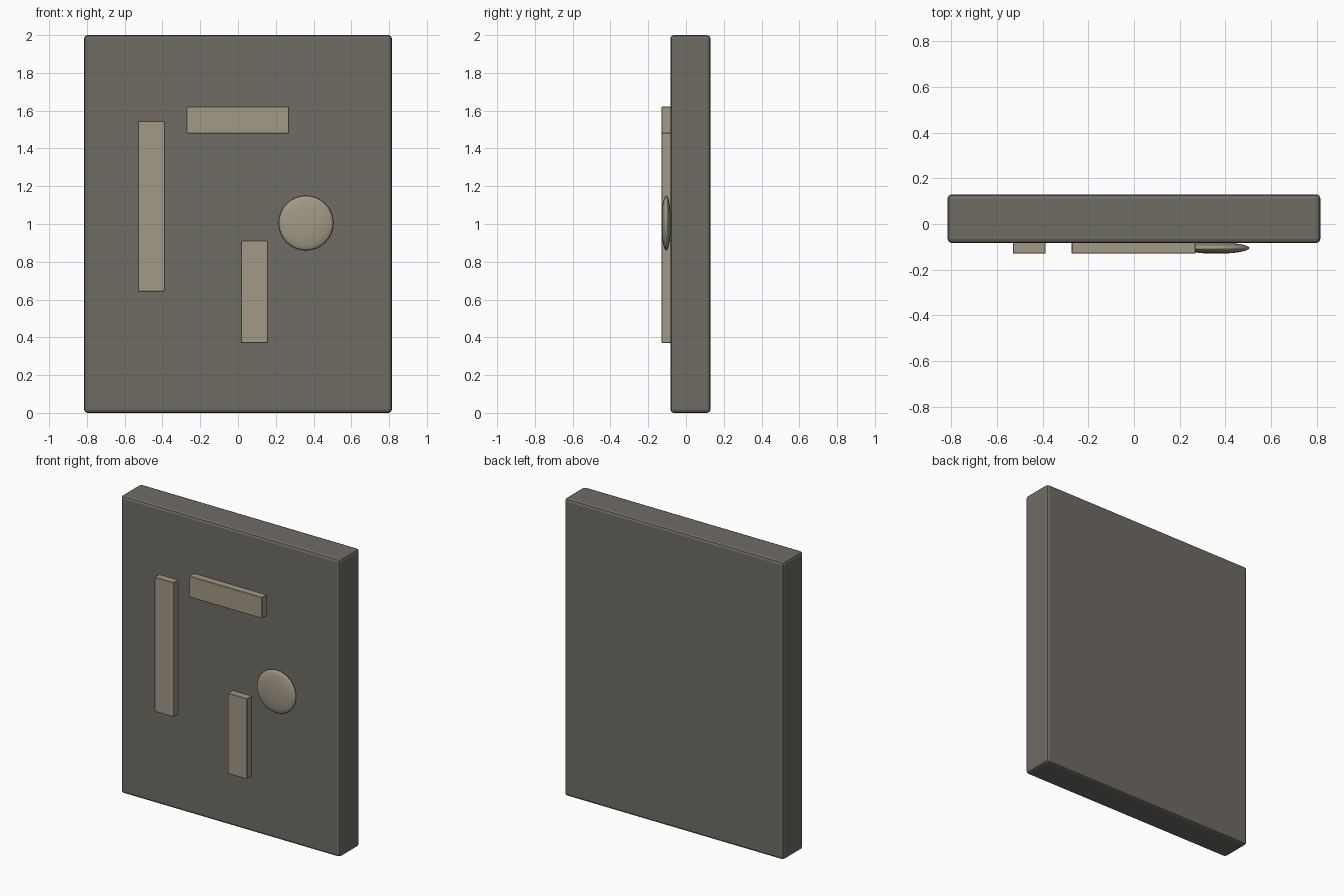
import bpy
import math

if "Cube" in bpy.data.objects:
    bpy.data.objects.remove(bpy.data.objects["Cube"])


def material(name, rgb):
    m = bpy.data.materials.new(name)
    m.diffuse_color = (*rgb, 1)
    m.use_nodes = True
    m.node_tree.nodes["Principled BSDF"].inputs["Base Color"].default_value = m.diffuse_color
    return m


stone = material("dark_stone", (0.16, 0.15, 0.13))
pale = material("pale_stone", (0.36, 0.32, 0.24))


def box(name, x, y, z, mat, bevel, segments):
    """Bevelled box from (min, max) ranges on each axis."""
    bpy.ops.mesh.primitive_cube_add(size=1, location=[sum(r) / 2 for r in (x, y, z)])
    ob = bpy.context.object
    ob.name = name
    ob.scale = [r[1] - r[0] for r in (x, y, z)]
    bpy.ops.object.transform_apply(location=False, rotation=False, scale=True)
    b = ob.modifiers.new("edge_bevel", 'BEVEL')
    b.width, b.segments = bevel, segments
    ob.data.materials.append(mat)
    return ob


# Main slab
box("slab", (-0.815, 0.815), (-0.083, 0.13), (0, 2), stone, 0.018, 2)

# Raised bars on the front face
bars = {
    "left_bar": ((-0.53, -0.387), (0.642, 1.546)),
    "top_bar": ((-0.273, 0.27), (1.48, 1.622)),
    "lower_bar": ((0.015, 0.158), (0.37, 0.912)),
}
for name, (x, z) in bars.items():
    box(name, x, (-0.13, -0.079), z, pale, 0.003, 1)

# Flattened round boss
bpy.ops.mesh.primitive_uv_sphere_add(segments=32, ring_count=16, radius=1,
                                     location=(0.36, -0.105, 1.005),
                                     rotation=(math.pi / 2, 0, 0))
boss = bpy.context.object
boss.name = "round_boss"
boss.scale = (0.145, 0.145, 0.025)
bpy.ops.object.transform_apply(location=False, rotation=True, scale=True)
boss.data.materials.append(pale)
bpy.ops.object.shade_smooth()
